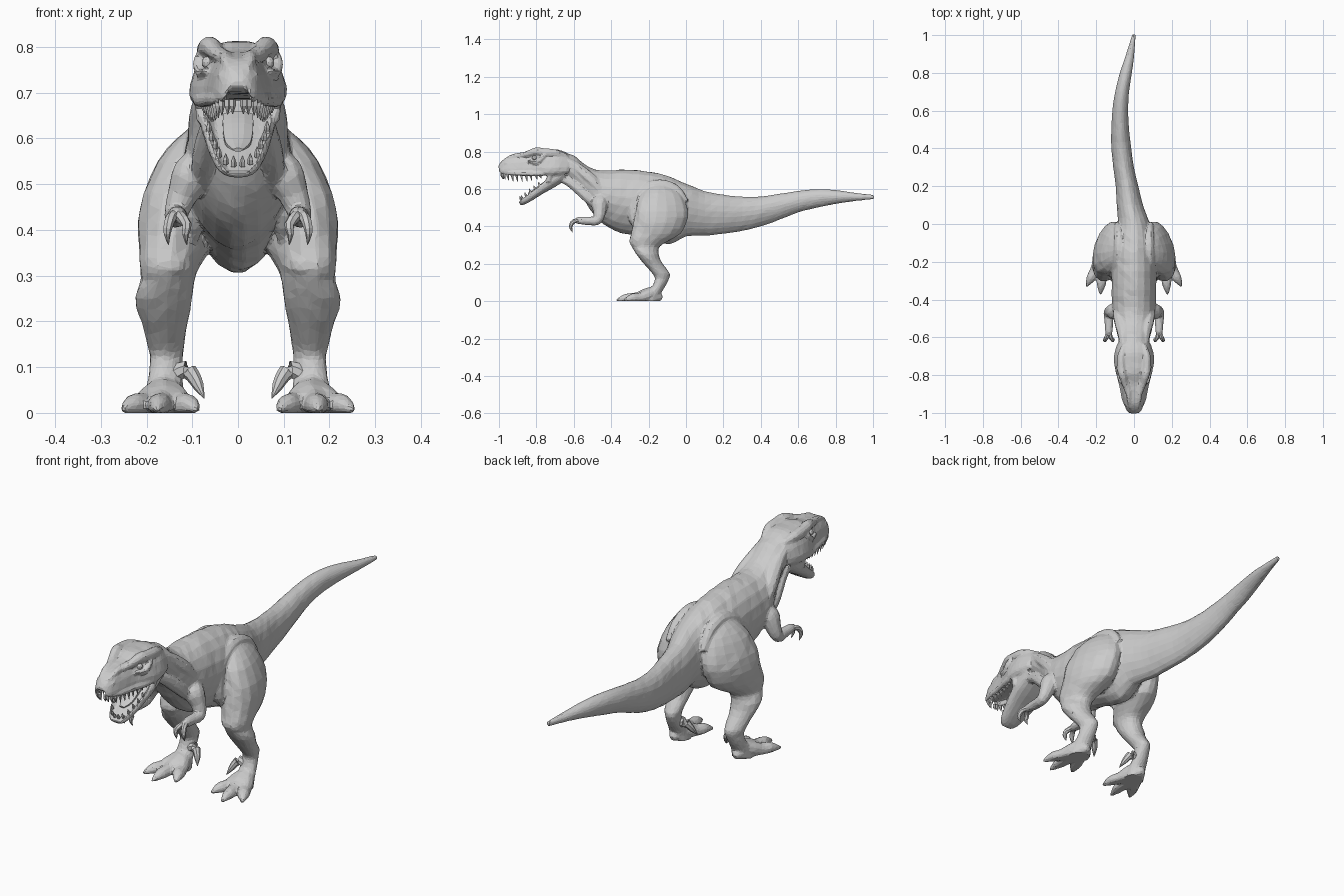
import bpy, bmesh, math, random
from mathutils import Vector as V

random.seed(4)
X, Y, Z = V((1, 0, 0)), V((0, 1, 0)), V((0, 0, 1))


def spline(rows, k):
    """Catmull-Rom resampling of rows of numbers, k steps per span."""
    out = []
    for i in range(len(rows) - 1):
        a, b, c, d = (rows[max(0, min(len(rows) - 1, i + j))] for j in (-1, 0, 1, 2))
        for s in range(k):
            t = s / k
            out.append([0.5 * (2 * q + (r - p) * t + (2 * p - 5 * q + 4 * r - u) * t * t
                        + (3 * q - p - 3 * r + u) * t ** 3) for p, q, r, u in zip(a, b, c, d)])
    return out + [list(rows[-1])]


def ring(c, side, up, w, h, n, power=1.0, taper=0.0, groove=0.0, jitter=0.0):
    """Rounded cross-section; taper narrows the top, groove hollows the underside."""
    pts = []
    for i in range(n):
        a = 2 * math.pi * (i + 0.5) / n
        u, v = math.cos(a), math.sin(a)
        u = math.copysign(abs(u) ** power, u)
        v = math.copysign(abs(v) ** power, v)
        lift = groove if v < -0.3 and abs(u) < 0.72 else 0
        k = 1 + random.uniform(-jitter, jitter)
        pts.append(c + side * (u * w * k * (1 - taper * v)) + up * (v * h * k + lift))
    return pts


def new_object(name, bm, mirror=False):
    bmesh.ops.recalc_face_normals(bm, faces=bm.faces)
    me = bpy.data.meshes.new(name)
    bm.to_mesh(me)
    bm.free()
    ob = bpy.data.objects.new(name, me)
    bpy.context.collection.objects.link(ob)
    if mirror:
        ob.modifiers.new("Mirror", 'MIRROR').use_mirror_merge = False
    return ob


def skin(bm, rings):
    """Bridge a list of rings with quads and close both ends."""
    vs = [[bm.verts.new((p.x, p.y, max(0.0, p.z))) for p in r] for r in rings]
    n = len(vs[0])
    for a, b in zip(vs, vs[1:]):
        for i in range(n):
            bm.faces.new((a[i], a[(i + 1) % n], b[(i + 1) % n], b[i]))
    bm.faces.new(vs[0])
    bm.faces.new(vs[-1])


def tubes(name, paths, n=8, k=3, mirror=True, flat=1.0, **kw):
    """Tapered tubes along paths of (x, y, z, radius)."""
    bm = bmesh.new()
    for path in paths:
        rows = spline(path, k)
        pts = [V(r[:3]) for r in rows]
        rings = []
        for i, p in enumerate(pts):
            t = (pts[min(i + 1, len(pts) - 1)] - pts[max(i - 1, 0)]).normalized()
            side = (X - t * X.dot(t)).normalized() if abs(t.x) < 0.8 else t.cross(Z).normalized()
            r = max(rows[i][3], 0.001)
            rings.append(ring(p, side, side.cross(t), r, r * flat, n, **kw))
        skin(bm, rings)
    return new_object(name, bm, mirror)


def slices(name, rows, n, k, **kw):
    """Upright slices along y from (y, centre x, bottom, top, half width)."""
    bm = bmesh.new()
    skin(bm, [ring(V((cx, y, (b + t) / 2)), X, Z, max(w, .004), (t - b) / 2, n, **kw)
              for y, cx, b, t, w in spline(rows, k)])
    return new_object(name, bm)


def fuse(name, parts, voxel, ratio):
    """Join overlapping parts into one continuous faceted skin."""
    bpy.ops.object.select_all(action='DESELECT')
    for ob in parts:
        ob.select_set(True)
    bpy.context.view_layer.objects.active = parts[0]
    bpy.ops.object.convert(target='MESH')
    bpy.ops.object.join()
    ob = bpy.context.view_layer.objects.active
    ob.name = name
    remesh = ob.modifiers.new("Remesh", 'REMESH')
    remesh.mode, remesh.voxel_size = 'VOXEL', voxel
    smooth = ob.modifiers.new("Smooth", 'SMOOTH')
    smooth.factor, smooth.iterations = .5, 3
    ob.modifiers.new("Decimate", 'DECIMATE').ratio = ratio
    bpy.ops.object.convert(target='MESH')
    bpy.ops.object.shade_flat()


# Neck, trunk and curving tail
skin_parts = [slices("body_and_tail", [
    (-.67, 0, .67, .80, .080), (-.60, 0, .61, .78, .082), (-.55, 0, .55, .74, .088),
    (-.50, 0, .47, .71, .102), (-.44, 0, .41, .70, .115), (-.35, 0, .365, .705, .118),
    (-.25, 0, .345, .70, .118), (-.15, 0, .312, .685, .115), (-.08, 0, .306, .665, .108),
    (0, 0, .345, .63, .085), (.1, -.022, .35, .59, .070), (.2, -.037, .36, .57, .060),
    (.3, -.055, .375, .56, .055), (.4, -.067, .40, .56, .053), (.5, -.073, .435, .575, .047),
    (.6, -.073, .475, .59, .042), (.7, -.063, .50, .60, .037), (.8, -.043, .52, .595, .032),
    (.9, -.02, .535, .58, .022), (1.005, 0, .546, .569, .009)], 20, 3,
    power=1.08, taper=-.08, jitter=.015)]

# Skull with a hollowed palate
skin_parts.append(slices("skull", [
    (-1.003, 0, .685, .725, .022), (-.985, 0, .672, .750, .038), (-.95, 0, .668, .775, .050),
    (-.90, 0, .667, .785, .059), (-.84, 0, .662, .795, .069), (-.79, 0, .657, .812, .086),
    (-.74, 0, .655, .812, .100), (-.68, 0, .66, .81, .097), (-.63, 0, .67, .79, .082)],
    20, 3, power=.7, taper=.24, groove=.03, jitter=.012))

# Lower jaw with a trough along its top
bm = bmesh.new()
jaw = [(-.66, .69, .084, .045), (-.72, .645, .085, .040), (-.78, .60, .074, .030),
       (-.84, .558, .058, .026), (-.875, .535, .043, .022), (-.893, .526, .026, .016)]
skin(bm, [ring(V((0, y, z)), X, V((0, .64, -.77)), w, h, 16, power=.75, groove=h * .9, jitter=.01)
          for y, z, w, h in spline(jaw, 3)])
skin_parts.append(new_object("lower_jaw", bm))
tubes("tongue", [[(0, -.72, .65, .035), (0, -.76, .625, .036), (0, -.81, .590, .030),
                  (0, -.845, .575, .012)]], mirror=False, flat=.35)
skin_parts.append(tubes("cheek_folds", [[(.078, -.69, .71, .018), (.082, -.725, .68, .014),
                                         (.076, -.735, .64, .016)]]))

# Teeth follow the lips of both jaws
upper = spline([(.012, -.985, .018), (.036, -.972, .022), (.050, -.93, .032),
                (.058, -.88, .036), (.066, -.83, .028), (.076, -.78, .016)], 2)
tubes("upper_teeth", [[(x, y, .685, .008), (x, y, .672, .0075), (x * .98, y + .006, .672 - l, .001)]
                      for x, y, l in upper], n=5, k=1)
lower = [(.010, -.880, .540), (.027, -.873, .545), (.042, -.853, .560), (.050, -.83, .580),
         (.058, -.805, .597), (.064, -.78, .616)]
tubes("lower_teeth", [[(x, y, z, .007), (x, y - .005, z + .010, .006), (x, y - .009, z + .022, .001)]
                      for x, y, z in lower], n=5, k=1)

# Eyes, brow horns, snout ridges and nostrils
bm = bmesh.new()
bmesh.ops.create_icosphere(bm, subdivisions=2, radius=.014)
bmesh.ops.translate(bm, vec=(.066, -.810, .766), verts=bm.verts)
new_object("eyes", bm, True)
skin_parts.append(tubes("brow_ridges", [
    [(.034, -.90, .776, .010), (.050, -.84, .790, .018), (.060, -.80, .801, .023),
     (.066, -.765, .796, .024), (.066, -.70, .790, .023), (.05, -.64, .775, .014)],
    [(.072, -.845, .750, .006), (.082, -.80, .744, .011), (.087, -.77, .765, .013),
     (.078, -.75, .79, .010)]]))
skin_parts.append(tubes("snout_ridges", [
    [(.020, -.975, .750, .008), (.027, -.93, .773, .013), (.030, -.88, .783, .013), (.042, -.83, .79, .012)],
    [(.030, -.983, .687, .008), (.050, -.93, .686, .014), (.063, -.86, .684, .015), (.084, -.77, .684, .016),
     (.088, -.72, .70, .013)]]))
skin_parts.append(tubes("nostrils", [[(.030, -.975, .725, .006), (.036, -.962, .737, .010),
                                      (.034, -.94, .748, .006)]], n=6))

# Neck muscles and the skin folds around the thigh
skin_parts.append(tubes("neck_folds", [
    [(.050, -.66, .76, .022), (.058, -.58, .71, .030), (.076, -.50, .64, .034), (.09, -.43, .56, .020)],
    [(.045, -.67, .66, .022), (.054, -.61, .63, .028), (.072, -.53, .56, .030), (.08, -.47, .50, .020)]]))
skin_parts.append(tubes("hip_folds", [
    [(.098 - .020 * max(0, math.sin(a)), -.135 + .150 * math.cos(a), .475 + .148 * math.sin(a), r)
     for a, r in ((.4, .012), (1.0, .024), (1.6, .030), (2.2, .032), (2.8, .032), (3.4, .026), (3.9, .012))]]))

# Legs as level slices, thighs flared forwards: (z, x, y, half width, half depth)
leg = [(.625, .080, -.13, .020, .045), (.60, .086, -.13, .046, .085), (.55, .104, -.13, .068, .122),
       (.48, .123, -.13, .080, .142), (.42, .133, -.138, .082, .144), (.36, .138, -.163, .076, .134),
       (.32, .148, -.20, .064, .104), (.29, .152, -.215, .058, .074), (.25, .162, -.205, .063, .060),
       (.20, .160, -.175, .051, .051), (.15, .157, -.134, .040, .048), (.12, .156, -.128, .035, .038),
       (.08, .158, -.145, .037, .035), (.04, .160, -.172, .043, .038), (0, .160, -.190, .048, .046)]
bm = bmesh.new()
skin(bm, [ring(V((x, y, z)), X, Y - X * .14, w, d, 16, taper=.1, jitter=.025)
          for z, x, y, w, d in spline(leg, 2)])
skin_parts.append(new_object("legs", bm, True))
skin_parts.append(tubes("kneecaps", [[(.105, -.24, .325, .006), (.120, -.262, .325, .022),
                                      (.150, -.276, .322, .028), (.180, -.262, .325, .022),
                                      (.198, -.24, .325, .006)]]))

# Heel pad and three front toes ending in claws
toes = [[(.160, -.128, .014, .012), (.160, -.15, .022, .030), (.160, -.20, .026, .048), (.16, -.25, .015, .035)]]
for tx, ty in ((.238, -.305), (.175, -.340), (.100, -.300)):
    def at(f, z, r):
        return (.16 + (tx - .16) * f, -.16 + (ty + .16) * f, z, r)
    toes.append([at(0, .055, .030), at(.35, .030, .033), at(.6, .018, .028), at(.85, .016, .026),
                 at(1.0, .013, .018), at(1.18, .005, .006)])
skin_parts.append(tubes("toes", toes, n=10, k=2, jitter=.03))

# Raised inner toe
tubes("inner_toes", [[(.140, -.150, .085, .020), (.115, -.15, .095, .020), (.098, -.16, .080, .016),
                      (.086, -.173, .058, .012), (.074, -.19, .032, .001)]], n=8, k=2)

# Small arms, each with two clawed fingers
skin_parts.append(tubes("arms", [
    [(.070, -.44, .57, .026), (.098, -.462, .525, .045), (.122, -.462, .475, .034),
     (.136, -.475, .432, .026), (.133, -.525, .430, .023), (.133, -.570, .432, .020),
     (.133, -.592, .428, .014)]], n=10, jitter=.02))
tubes("fingers", [[(.133, -.57, .432, .014), (x * .5 + .069, -.598, .428, .012), (x, -.613, .412, .011),
                   (x + .003, -.616, .392, .008), (x, -.606, .368, .001)] for x in (.152, .112)], n=7, k=2)

# Blend the overlapping masses into one hide
fuse("body_skin", skin_parts, .006, .09)
